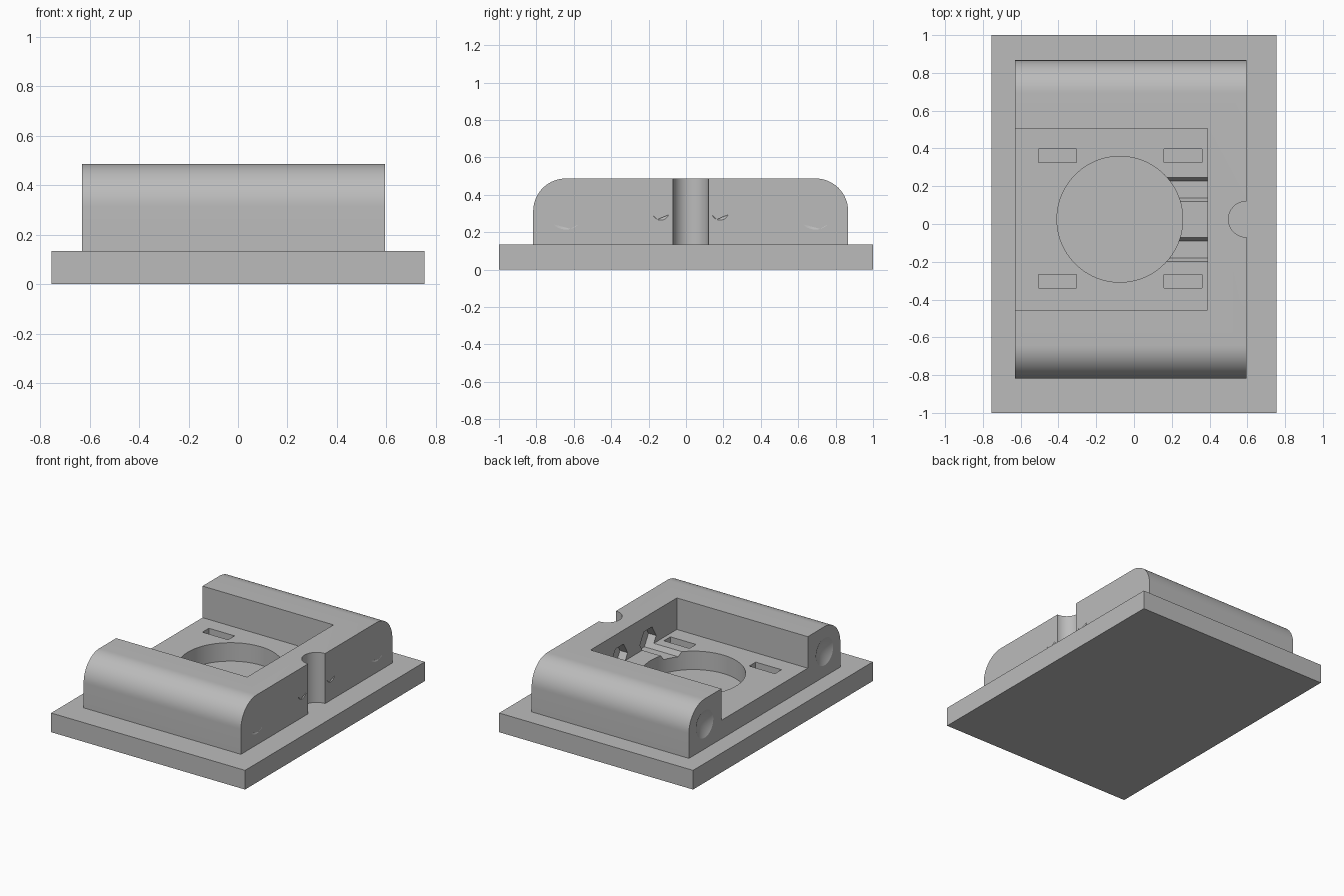
import bpy, bmesh, math
from mathutils import Matrix, Vector

cube = bpy.data.objects.get("Cube")
if cube:
    bpy.data.objects.remove(cube, do_unlink=True)

grey = bpy.data.materials.new("plain_grey")
grey.use_nodes = True
COLOUR = (0.5, 0.5, 0.5, 1)
grey.diffuse_color = COLOUR
grey.node_tree.nodes["Principled BSDF"].inputs["Base Color"].default_value = COLOUR


def finish(name, bm):
    bmesh.ops.recalc_face_normals(bm, faces=bm.faces)
    mesh = bpy.data.meshes.new(name)
    bm.to_mesh(mesh)
    bm.free()
    mesh.materials.append(grey)
    obj = bpy.data.objects.new(name, mesh)
    bpy.context.collection.objects.link(obj)
    return obj


def box(name, low, high):
    low, high = Vector(low), Vector(high)
    bm = bmesh.new()
    bmesh.ops.create_cube(bm, size=1, matrix=Matrix.Translation((low + high) / 2)
                          @ Matrix.Diagonal((*(high - low), 1)))
    return finish(name, bm)


def round_bar(name, start, r1, r2, length, axis, sides=64):
    """Cylinder, cone or prism running from start along x or z."""
    bm = bmesh.new()
    bmesh.ops.create_cone(bm, cap_ends=True, segments=sides, radius1=r1,
                          radius2=r2, depth=length)
    turn = Matrix.Rotation(math.pi / 2, 4, 'Y') if axis == 'x' else Matrix()
    shift = Matrix.Translation((0, 0, length / 2))
    bmesh.ops.transform(bm, matrix=Matrix.Translation(start) @ turn @ shift, verts=bm.verts)
    return finish(name, bm)


def cut(target, cutter):
    mod = target.modifiers.new("cut", 'BOOLEAN')
    mod.operation = 'DIFFERENCE'
    mod.solver = 'EXACT'
    mod.object = cutter
    bpy.context.view_layer.objects.active = target
    bpy.ops.object.modifier_apply(modifier=mod.name)
    bpy.data.objects.remove(cutter, do_unlink=True)


# Base plate
BASE_TOP, TOP = 0.135, 0.487
X0, X1, MID = -0.63, 0.595, 0.025
box("base_plate", (-0.755, -1, 0), (0.755, 1, BASE_TOP))

# Housing: rounded profile extruded along x
HALF, R = 0.842, 0.175
profile = [(MID - HALF, BASE_TOP), (MID + HALF, BASE_TOP)]
for side, first in ((1, 0), (-1, 90)):
    for i in range(17):
        a = math.radians(first + 90 * i / 16)
        profile.append((MID + side * (HALF - R) + R * math.cos(a), TOP - R + R * math.sin(a)))
bm = bmesh.new()
end = bm.faces.new([bm.verts.new((X0, y, z)) for y, z in profile])
grown = bmesh.ops.extrude_face_region(bm, geom=[end], use_keep_orig=True)
bmesh.ops.translate(bm, vec=(X1 - X0, 0, 0),
                    verts=[v for v in grown["geom"] if isinstance(v, bmesh.types.BMVert)])
housing = finish("housing", bm)

# Open pocket, round well and cable notch
cut(housing, box("pocket", (X0 - 0.1, -0.455, 0.265), (0.39, 0.505, 0.7)))
cut(housing, round_bar("well", (-0.075, MID, 0.05), 0.333, 0.333, 0.4, 'z', 96))
cut(housing, round_bar("notch", (X1, MID, 0.05), 0.095, 0.095, 0.6, 'z'))

# Four floor slots
for x in (-0.505, 0.16):
    for y in (-0.34, 0.325):
        cut(housing, box("slot", (x, y, 0.1), (x + 0.2, y + 0.072, 0.4)))

# Hexagonal nut grooves, with small screw dimples outside
HOLE_Z = 0.31
for y in (-0.135, 0.182):
    cutter = round_bar("nut_groove", (0.1, 0, 0), 0.09, 0.09, 0.35, 'x', 6)
    # flat side of the hexagon faces down
    cutter.data.transform(Matrix.Translation((0, y, HOLE_Z)) @ Matrix.Rotation(math.pi / 6, 4, 'X'))
    low = min(v.co.z for v in cutter.data.vertices)
    if low < HOLE_Z - 0.085:
        cutter.data.transform(Matrix.Translation((0, y, HOLE_Z)) @ Matrix.Rotation(math.pi / 6, 4, 'X')
                              @ Matrix.Translation((0, -y, -HOLE_Z)))
    cut(housing, cutter)
    cut(housing, round_bar("screw_dimple", (X1 - 0.06, y, HOLE_Z), 0, 0.046, 0.06, 'x', 32))

# Large conical dimples at both ends of the rails
for y in (MID - HALF + R, MID + HALF - R):
    cut(housing, round_bar("end_dimple", (X1 - 0.05, y, HOLE_Z), 0, 0.096, 0.05, 'x', 48))
    cut(housing, round_bar("end_dimple", (X0, y, HOLE_Z), 0.096, 0, 0.05, 'x', 48))

# Smooth curved faces, sharp edges kept
bpy.ops.object.select_all(action='DESELECT')
housing.select_set(True)
bpy.context.view_layer.objects.active = housing
bpy.ops.object.shade_smooth_by_angle(angle=math.radians(25))
